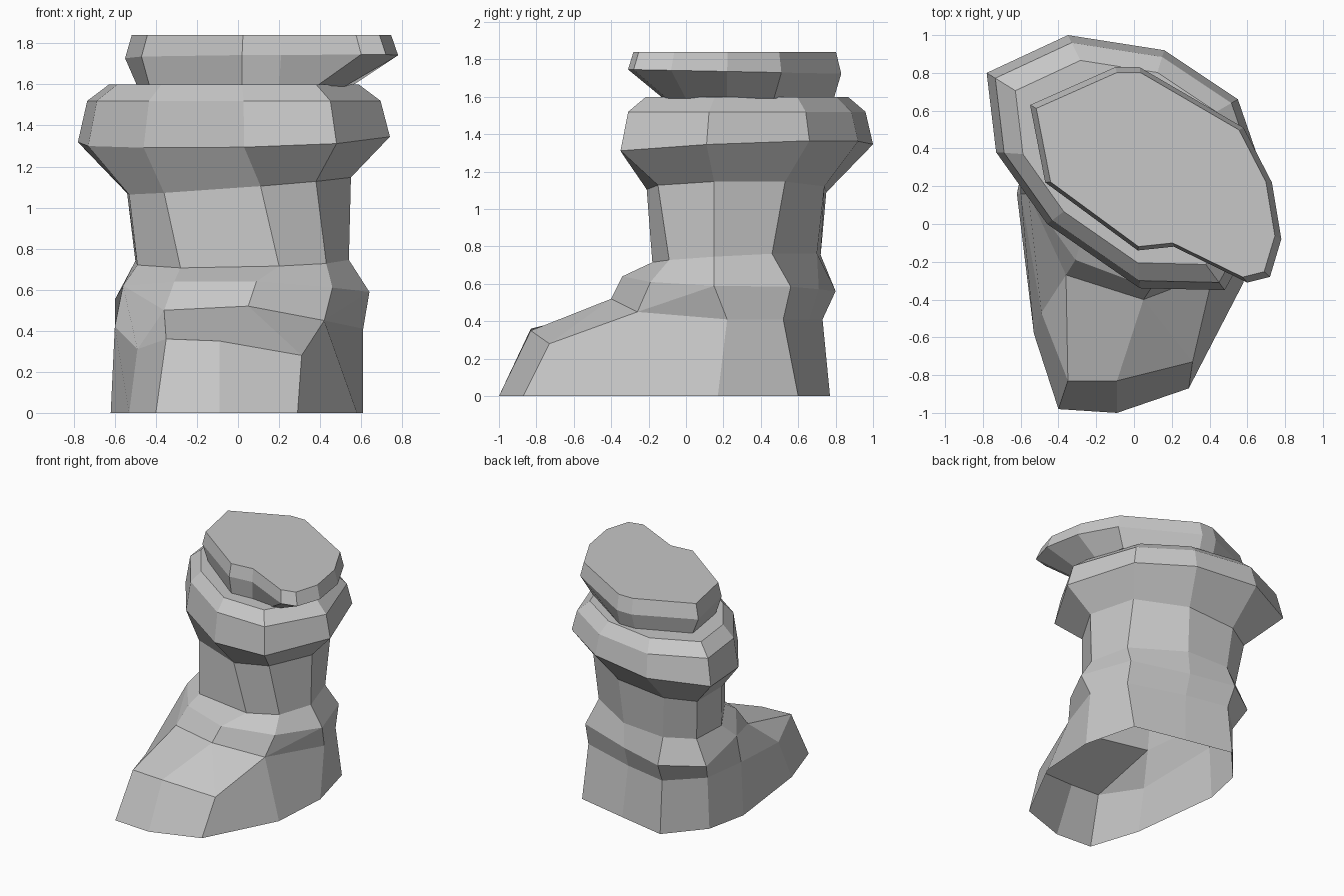
import bpy
import bmesh
from mathutils import Vector

cube = bpy.data.objects.get("Cube")
if cube:
    bpy.data.objects.remove(cube, do_unlink=True)

# One plain stone colour for everything
stone = bpy.data.materials.new("grey_stone")
stone.use_nodes = True
grey = (0.57, 0.57, 0.57, 1)
stone.diffuse_color = grey
stone.node_tree.nodes["Principled BSDF"].inputs["Base Color"].default_value = grey


def level(outline, height, tilt_x=0, tilt_y=0):
    """Lift a flat outline to a height, tilted along x and y."""
    return [Vector((x, y, height + tilt_x * x + tilt_y * y)) for x, y in outline]


def scaled(outline, centre, factor):
    """Shrink or grow a flat outline about a centre point."""
    cx, cy = centre
    return [(cx + (x - cx) * factor, cy + (y - cy) * factor) for x, y in outline]


def loft(name, rings, closed_top):
    """Join matching rings into a flat-shaded shell, open at the bottom."""
    bm = bmesh.new()
    loops = [[bm.verts.new(point) for point in ring] for ring in rings]
    for lower, upper in zip(loops, loops[1:]):
        count = len(lower)
        for i in range(count):
            j = (i + 1) % count
            bm.faces.new((lower[i], lower[j], upper[j], upper[i]))
    if closed_top:
        bm.faces.new(loops[-1])
    # Repeated points in a ring collapse here, turning quads into triangles
    bmesh.ops.remove_doubles(bm, verts=bm.verts[:], dist=0.001)
    bmesh.ops.recalc_face_normals(bm, faces=bm.faces[:])
    mesh = bpy.data.meshes.new(name)
    bm.to_mesh(mesh)
    bm.free()
    mesh.materials.append(stone)
    part = bpy.data.objects.new(name, mesh)
    bpy.context.scene.collection.objects.link(part)


def split_front(ring):
    """Double the two front points so a neck ring matches the wider foot."""
    back, (front_left, front_right), side = ring[:6], ring[6:8], ring[8:]
    return back + [front_left] * 2 + [front_right] * 2 + side


# Foot: ground outline, toe ridge, instep and ankle ledge
sole = [(-.55, .49), (-.31, .77), (.08, .69), (.5, .6), (.61, .17), (.58, -.31),
        (.29, -.87), (-.09, -1), (-.4, -.98), (-.53, -.58), (-.62, .16)]
heel_mid = level([(-.54, .5), (-.3, .73), (.05, .66), (.5, .52), (.61, .22)], .41)
toe_ridge = [Vector(p) for p in (
    (.42, -.26, .45), (.31, -.73, .28), (-.09, -.83, .35),
    (-.35, -.83, .36), (-.49, -.47, .31), (-.6, .16, .42))]
heel_ledge = level([(-.6, .6), (-.31, .8), (.05, .71), (.5, .56), (.64, .15)], .57, .03)
instep_left, instep_right = Vector((.05, -.4, .52)), Vector((-.36, -.27, .5))
side_ledge = Vector((-.56, .16, .62))
instep = heel_ledge + [toe_ridge[0]] + [instep_left] * 2 + [instep_right] * 2 + [side_ledge]
ledge_front = [Vector(p) for p in ((.46, -.19, .61), (.09, -.34, .64), (-.31, -.19, .64))]
ankle = split_front(heel_ledge + ledge_front + [side_ledge])

# Neck: narrow column between foot and collar
neck_low = level([(-.5, .58), (-.3, .72), (.06, .7), (.45, .46), (.54, .15),
                  (.43, -.09), (.2, -.18), (-.28, -.09), (-.49, .25)], .72, .03, .06)
neck_high = level([(-.54, .63), (-.33, .75), (.08, .74), (.45, .53), (.55, .15),
                   (.38, -.15), (.11, -.21), (-.36, .02), (-.53, .3)], 1.1, .08, .02)
loft("foot_and_neck", [level(sole, 0), heel_mid + toe_ridge, instep, ankle,
                       split_front(neck_low), split_front(neck_high)], False)

# Collar: flares out from the neck, then bevels in to a flat top
rim = [(-.78, .8), (-.35, 1), (.16, .92), (.55, .66), (.74, .11),
       (.48, -.35), (.03, -.34), (-.46, 0), (-.73, .38)]
middle = (-.02, .33)
loft("collar", [neck_high, level(rim, 1.31, .04, .05),
                level(scaled(rim, middle, .94), 1.52),
                level(scaled(rim, middle, .8), 1.6)], True)

# Cap: flat slab overhanging one front corner
slab = [(-.55, .63), (-.1, .83), (.03, .83), (.58, .51), (.73, .22), (.78, -.08),
        (.72, -.28), (.6, -.31), (.21, -.12), (.02, -.14), (-.47, .22)]
footing = [(-.49, .62), (-.1, .79), (.03, .79), (.5, .47), (.55, .22), (.52, 0),
           (.45, -.1), (.38, -.12), (.2, -.1), (.02, -.11), (-.43, .24)]
loft("cap", [level(footing, 1.59), level(slab, 1.74, 0, -.02),
             level(scaled(slab, (.1, .27), .95), 1.84)], True)
